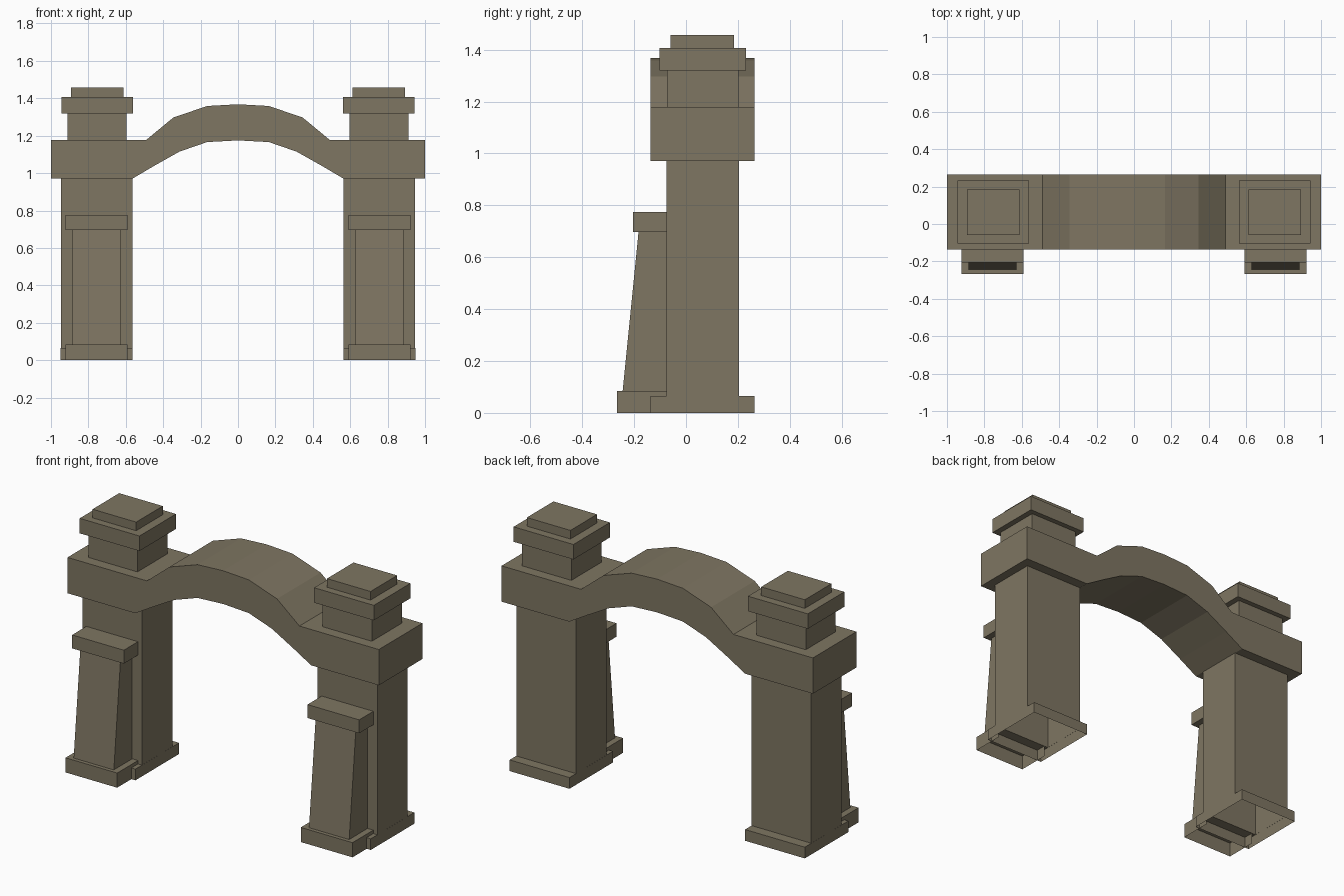
import bpy, bmesh

if "Cube" in bpy.data.objects:
    bpy.data.objects.remove(bpy.data.objects["Cube"])

stone = bpy.data.materials.new("weathered stone")
stone.diffuse_color = (0.21, 0.18, 0.122, 1)
stone.use_nodes = True
stone.node_tree.nodes["Principled BSDF"].inputs["Base Color"].default_value = stone.diffuse_color


def finish(name, bm):
    mesh = bpy.data.meshes.new(name)
    bm.to_mesh(mesh)
    bm.free()
    mesh.materials.append(stone)
    bpy.context.collection.objects.link(bpy.data.objects.new(name, mesh))


def stack(name, cx, rings, back=True):
    """Stepped shell with an open bottom; rings are (half width, y0, y1, z)."""
    bm = bmesh.new()
    prev = None
    for h, y0, y1, z in rings:
        ring = [bm.verts.new((cx + x, y, z))
                for x, y in ((-h, y0), (h, y0), (h, y1), (-h, y1))]
        if prev:
            for i in range(4):
                if i == 2 and not back:
                    continue
                j = (i + 1) % 4
                bm.faces.new((prev[i], prev[j], ring[j], ring[i]))
        prev = ring
    bm.faces.new(prev)
    # flush steps leave zero-area faces, so clear them
    bmesh.ops.dissolve_degenerate(bm, dist=1e-5, edges=bm.edges[:])
    finish(name, bm)


for side, sx in (("left", -1), ("right", 1)):
    cx = sx * 0.756
    # pillar on a plinth that steps out only to front and back
    stack(side + "_plinth", cx, [
        (0.192, -0.136, 0.264, 0), (0.192, -0.136, 0.264, 0.065),
        (0.1915, -0.075, 0.204, 0.065), (0.1915, -0.075, 0.204, 0.971)])
    # sloping buttress with foot and cap
    stack(side + "_buttress", cx, [
        (0.166, -0.266, -0.075, 0), (0.166, -0.266, -0.075, 0.085),
        (0.129, -0.244, -0.075, 0.085), (0.129, -0.183, -0.075, 0.697),
        (0.166, -0.205, -0.075, 0.697), (0.166, -0.205, -0.075, 0.775)], back=False)
    # stepped finial
    stack(side + "_finial", cx * 0.996, [
        (0.158, -0.073, 0.202, 1.178), (0.158, -0.073, 0.202, 1.32),
        (0.192, -0.103, 0.232, 1.32), (0.192, -0.103, 0.232, 1.407),
        (0.14, -0.059, 0.185, 1.407), (0.14, -0.059, 0.185, 1.457)])

# lintel and arch: upper and lower outlines, mirrored across x = 0
upper = [(1, 1.178), (0.49, 1.178), (0.346, 1.297), (0.165, 1.359), (0, 1.368)]
lower = [(1, 0.97), (0.565, 0.97), (0.45, 1.038), (0.313, 1.115), (0.165, 1.166), (0, 1.175)]
full = lambda half: [(-x, z) for x, z in half] + half[-2::-1]
outline = full(lower) + full(upper)[::-1]
bm = bmesh.new()
face = bm.faces.new([bm.verts.new((x, -0.136, z)) for x, z in outline])
new = bmesh.ops.extrude_face_region(bm, geom=[face], use_keep_orig=True)["geom"]
bmesh.ops.translate(bm, vec=(0, 0.4, 0),
                    verts=[v for v in new if isinstance(v, bmesh.types.BMVert)])
bmesh.ops.recalc_face_normals(bm, faces=bm.faces[:])
finish("arched_lintel", bm)
